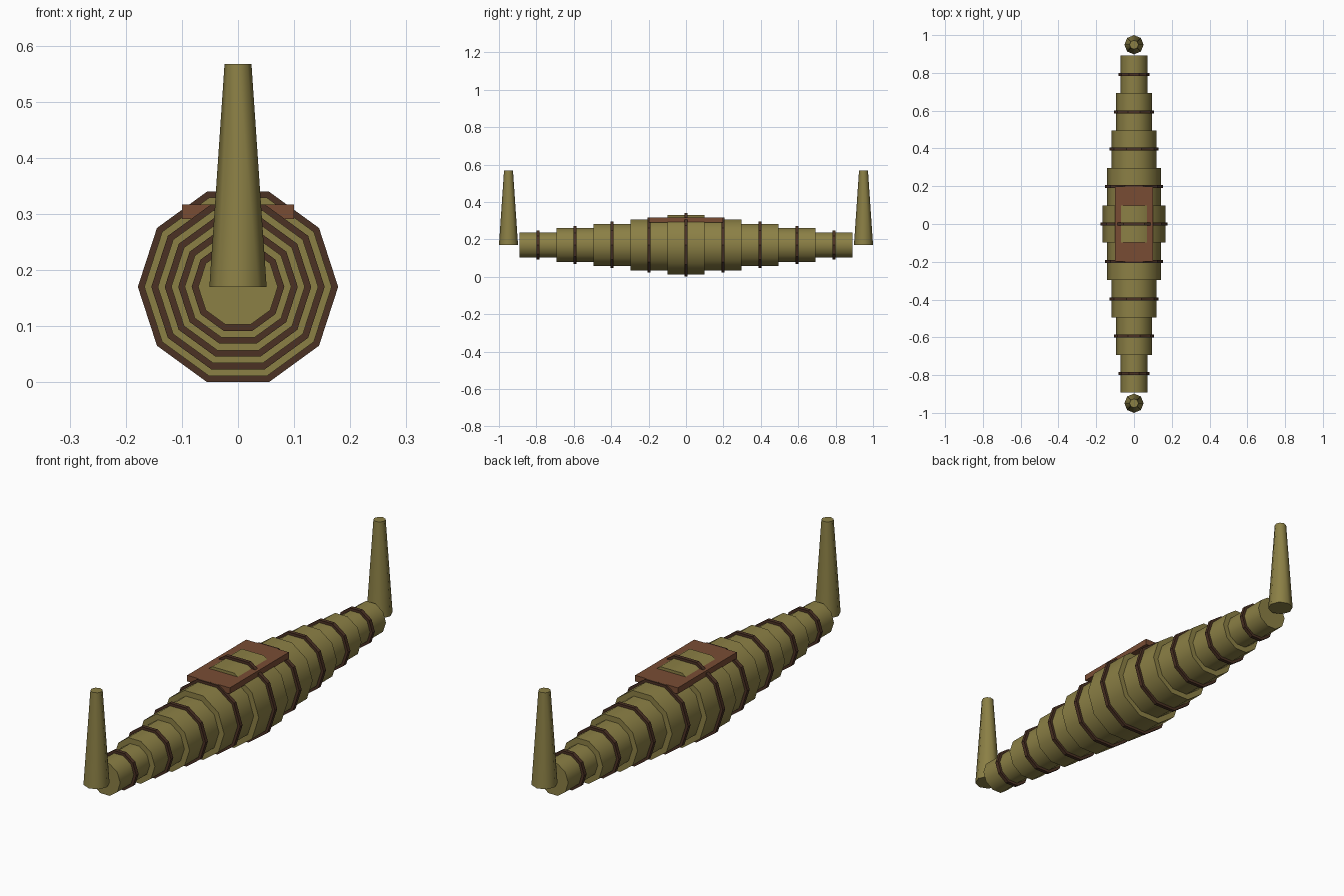
import bpy
import math

cube = bpy.data.objects.get("Cube")
if cube:
    bpy.data.objects.remove(cube, do_unlink=True)


def make_material(name, color):
    mat = bpy.data.materials.new(name)
    mat.use_nodes = True
    mat.diffuse_color = (*color, 1)
    mat.node_tree.nodes["Principled BSDF"].inputs["Base Color"].default_value = (*color, 1)
    return mat


REED = make_material("olive reed", (0.26, 0.215, 0.06))
ROPE = make_material("dark brown rope", (0.07, 0.031, 0.017))
WOOD = make_material("brown wood", (0.19, 0.073, 0.034))

AXIS_Z = 0.17    # height of the hull's centre line
STEP = 0.198     # length of one hull segment
SIDES = 10


def finish(name, mat, smooth_angle=None):
    obj = bpy.context.object
    obj.name = name
    obj.data.materials.append(mat)
    bpy.ops.object.transform_apply(location=False, rotation=True, scale=True)
    if smooth_angle:
        bpy.ops.object.shade_smooth_by_angle(angle=math.radians(smooth_angle))
    return obj


def drum(name, y, radius, length, mat, smooth_angle=None):
    """Ten-sided drum lying along y, with a flat side on top."""
    bpy.ops.mesh.primitive_cylinder_add(
        vertices=SIDES, radius=radius, depth=length, location=(0, y, AXIS_Z))
    obj = bpy.context.object
    # turn a corner to +x, then lay the drum along y
    for v in obj.data.vertices:
        x, up, z = v.co
        v.co = (up, -z, -x)
    obj.data.flip_normals()
    # the axis swap may mirror the mesh, so make the faces point outward
    bpy.ops.object.mode_set(mode='EDIT')
    bpy.ops.mesh.select_all(action='SELECT')
    bpy.ops.mesh.normals_make_consistent(inside=False)
    bpy.ops.object.mode_set(mode='OBJECT')
    return finish(name, mat, smooth_angle)


# Hull: stepped reed bundles, each tied round the middle by a rope
for i in range(-4, 5):
    radius = 0.167 - 0.024 * abs(i)
    drum(f"reed_bundle_{i + 5}", i * STEP, radius, STEP, REED, 40)
    drum(f"rope_band_{i + 5}", i * STEP, radius + 0.0115, 0.016, ROPE)

# Deck board through which the middle bundle shows
bpy.ops.mesh.primitive_cube_add(size=1, location=(0, 0, 0.304))
bpy.context.object.scale = (0.2, 2 * STEP, 0.026)
finish("deck_board", WOOD)

# Upright tapered posts at bow and stern
for name, side in (("bow_post", -1), ("stern_post", 1)):
    bpy.ops.mesh.primitive_cone_add(
        vertices=8, radius1=0.051, radius2=0.024, depth=0.397,
        location=(0, side * 0.949, AXIS_Z + 0.1985))
    finish(name, REED, 50)
